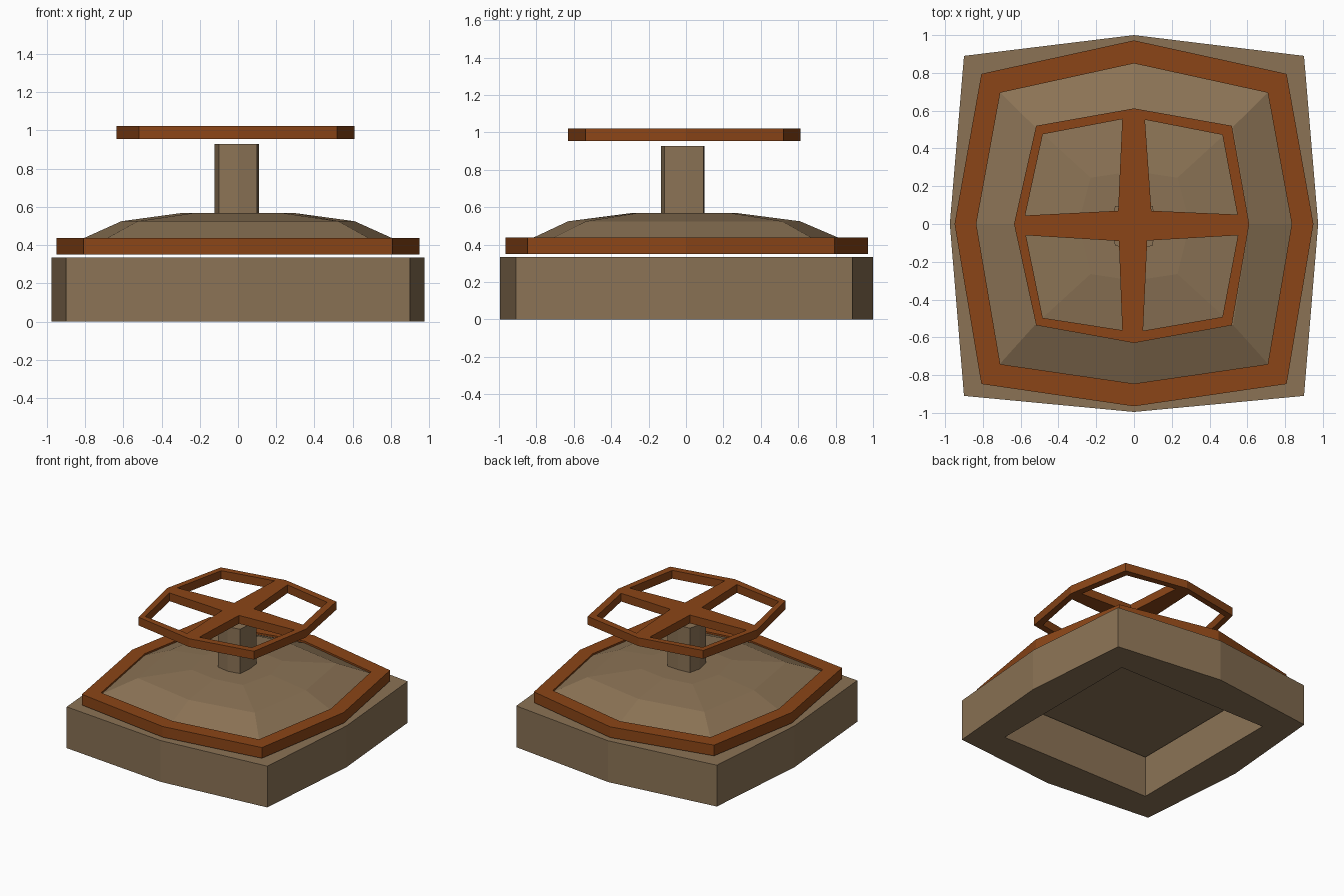
import bpy
import bmesh

cube = bpy.data.objects.get("Cube")
if cube:
    bpy.data.objects.remove(cube, do_unlink=True)


def make_material(name, rgb):
    mat = bpy.data.materials.new(name)
    mat.use_nodes = True
    mat.diffuse_color = (*rgb, 1)
    mat.node_tree.nodes["Principled BSDF"].inputs["Base Color"].default_value = (*rgb, 1)
    return mat


stone = make_material("tan brown", (0.258, 0.171, 0.091))
rust = make_material("rust brown", (0.258, 0.06, 0.0085))


def octagon(left, right, front, back, corner_x, corner_front, corner_back):
    """Bulging square: four corners with a pushed-out point mid-side."""
    return [(corner_x, corner_back), (0, back), (-corner_x, corner_back), (left, 0),
            (-corner_x, corner_front), (0, front), (corner_x, corner_front), (right, 0)]


def add_object(name, bm, mat):
    bmesh.ops.recalc_face_normals(bm, faces=bm.faces)
    mesh = bpy.data.meshes.new(name)
    bm.to_mesh(mesh)
    bm.free()
    mesh.materials.append(mat)
    obj = bpy.data.objects.new(name, mesh)
    bpy.context.collection.objects.link(obj)
    return obj


def plate(name, loops, z0, z1, mat):
    """Flat plate with an outer outline and any number of holes."""
    bm = bmesh.new()
    edges = []
    for loop in loops:
        vs = [bm.verts.new((x, y, z0)) for x, y in loop]
        edges += [bm.edges.new((a, b)) for a, b in zip(vs, vs[1:] + vs[:1])]
    bmesh.ops.triangle_fill(bm, edges=edges, use_beauty=True, use_dissolve=False,
                            normal=(0, 0, 1))
    res = bmesh.ops.extrude_face_region(bm, geom=bm.faces[:], use_keep_orig=True)
    top = [g for g in res["geom"] if isinstance(g, bmesh.types.BMVert)]
    bmesh.ops.translate(bm, verts=top, vec=(0, 0, z1 - z0))
    return add_object(name, bm, mat)


def loft(name, rings, mat):
    """Stack of equal-sided rings, each an (outline, height) pair, capped."""
    bm = bmesh.new()
    rows = [[bm.verts.new((x, y, z)) for x, y in pts] for pts, z in rings]
    n = len(rows[0])
    for low, high in zip(rows, rows[1:]):
        for i in range(n):
            j = (i + 1) % n
            bm.faces.new((low[i], low[j], high[j], high[i]))
    bm.faces.new(rows[0])
    bm.faces.new(rows[-1])
    return add_object(name, bm, mat)


# Base block with a square opening underneath
opening = [(0.68, 0.67), (-0.68, 0.67), (-0.68, -0.68), (0.68, -0.68)]
plate("base_block",
      [octagon(-0.975, 0.975, -0.995, 1.0, 0.9, -0.91, 0.89), opening],
      0, 0.335, stone)

# Rim floating just above the base
plate("rim",
      [octagon(-0.95, 0.95, -0.965, 0.972, 0.808, -0.847, 0.795),
       octagon(-0.835, 0.835, -0.845, 0.85, 0.708, -0.742, 0.695)],
      0.35, 0.437, rust)

# Faceted domed cover held inside the rim
skirt = octagon(-0.85, 0.85, -0.86, 0.862, 0.72, -0.752, 0.707)
loft("domed_cover",
     [(skirt, 0.352), (skirt, 0.417),
      (octagon(-0.61, 0.61, -0.63, 0.61, 0.525, -0.535, 0.515), 0.525),
      (octagon(-0.295, 0.295, -0.3, 0.28, 0.23, -0.265, 0.245), 0.568)],
     stone)

# Valve stem
stem = octagon(-0.123, 0.11, -0.133, 0.1, 0.1, -0.115, 0.094)
loft("stem", [(stem, 0.55), (stem, 0.928)], stone)

# Handwheel with four tapering spokes
windows = [
    [(0.058, 0.552), (0.092, 0.07), (0.547, 0.05), (0.468, 0.472)],
    [(-0.062, 0.555), (-0.084, 0.07), (-0.576, 0.045), (-0.483, 0.475)],
    [(0.048, -0.565), (0.07, -0.088), (0.55, -0.06), (0.468, -0.492)],
    [(-0.062, -0.562), (-0.08, -0.09), (-0.572, -0.06), (-0.483, -0.497)],
]
plate("handwheel",
      [octagon(-0.635, 0.61, -0.63, 0.612, 0.518, -0.536, 0.52)] + windows,
      0.955, 1.022, rust)
